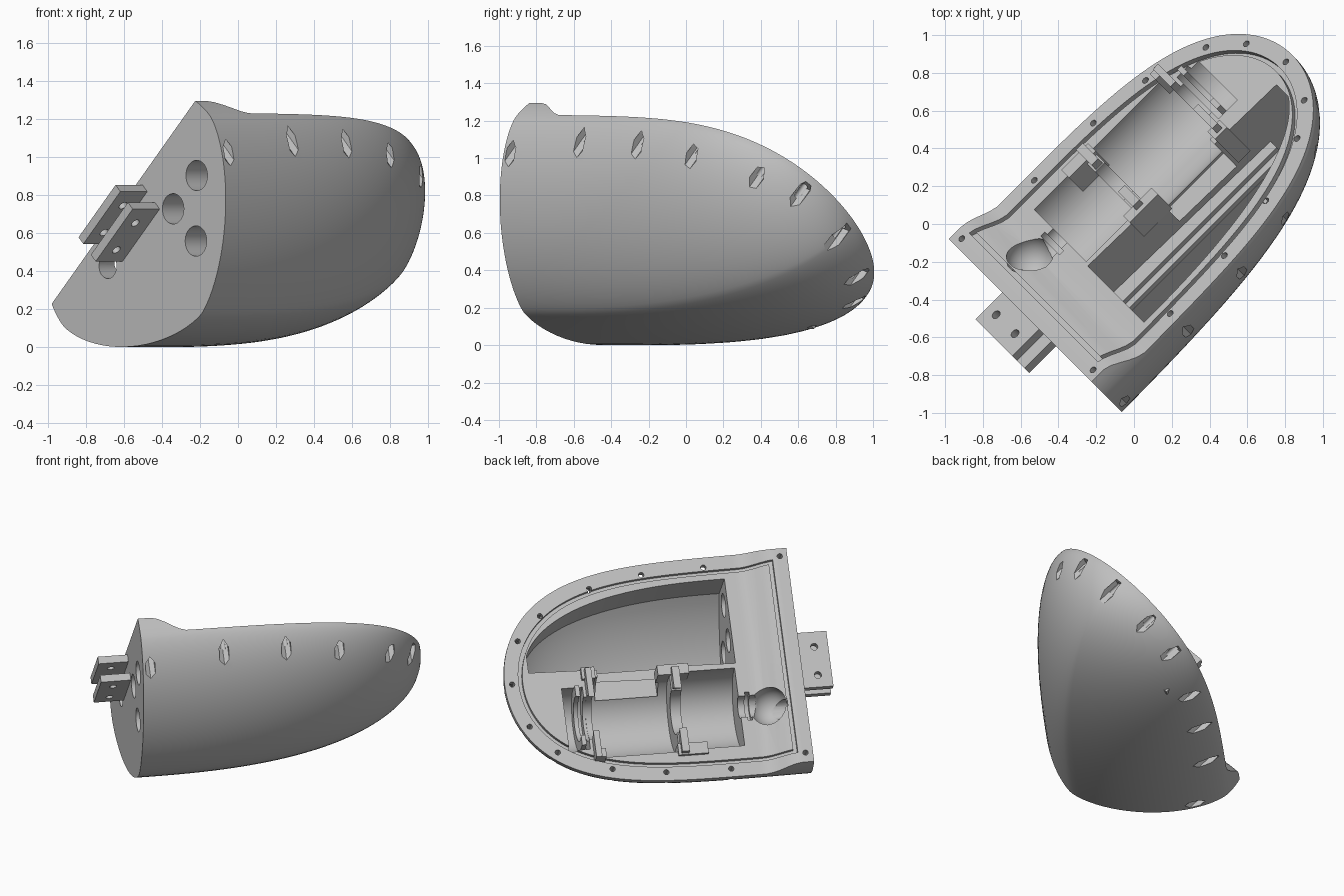
import bpy, bmesh, math
from mathutils import Matrix, Vector

if "Cube" in bpy.data.objects:
    bpy.data.objects.remove(bpy.data.objects["Cube"])

# Local frame: X along the pod, Y across the opening, Z out of the opening
R = math.sqrt(0.5)
FRAME = Matrix(((R, -0.5, -0.5, -0.535), (R, 0.5, 0.5, -0.525),
                (0, -R, R, 0.666), (0, 0, 0, 1)))
LENGTH, WIDTH, DEPTH, P = 1.975, 0.777, 0.69, 2 / 1.55
DRIFT, RIM = 0.012, 0.025

grey = bpy.data.materials.new("light_grey")
grey.diffuse_color = (0.52, 0.52, 0.52, 1)
grey.use_nodes = True
grey.node_tree.nodes["Principled BSDF"].inputs["Base Color"].default_value = grey.diffuse_color


def finish(name, bm):
    bmesh.ops.recalc_face_normals(bm, faces=bm.faces)
    me = bpy.data.meshes.new(name)
    bm.to_mesh(me)
    bm.free()
    me.materials.append(grey)
    ob = bpy.data.objects.new(name, me)
    bpy.context.collection.objects.link(ob)
    return ob


def loft(name, rings, closed=False):
    bm = bmesh.new()
    vs = [[bm.verts.new(p) for p in r] for r in rings]
    n = len(vs[0])
    pairs = list(zip(vs, vs[1:])) + ([(vs[-1], vs[0])] if closed else [])
    for a, b in pairs:
        for i in range(n):
            j = (i + 1) % n
            bm.faces.new((a[i], a[j], b[j], b[i]))
    if not closed:
        bm.faces.new(vs[0])
        bm.faces.new(vs[-1])
    return finish(name, bm)


def add_box(bm, x0, x1, y0, y1, z0, z1):
    m = Matrix.Translation(((x0 + x1) / 2, (y0 + y1) / 2, (z0 + z1) / 2))
    bmesh.ops.create_cube(bm, size=1, matrix=m @ Matrix.Diagonal((x1 - x0, y1 - y0, z1 - z0, 1)))


def add_cyl(bm, a, b, r, sides=32):
    a, b = Vector(a), Vector(b)
    d = b - a
    m = Matrix.Translation((a + b) / 2) @ d.to_track_quat('Z', 'Y').to_matrix().to_4x4()
    bmesh.ops.create_cone(bm, cap_ends=True, segments=sides, radius1=r, radius2=r,
                          depth=d.length, matrix=m)


def boxes(name, *specs):
    bm = bmesh.new()
    for s in specs:
        add_box(bm, *s)
    return finish(name, bm)


def cyls(name, *specs):
    bm = bmesh.new()
    for s in specs:
        add_cyl(bm, *s)
    return finish(name, bm)


def cut(ob, cutter):
    mod = ob.modifiers.new("cut", 'BOOLEAN')
    mod.operation, mod.solver, mod.object = 'DIFFERENCE', 'EXACT', cutter
    bpy.context.view_layer.objects.active = ob
    bpy.ops.object.modifier_apply(modifier=mod.name)
    bpy.data.objects.remove(cutter)


def lift(u):
    # raised lip next to the flat end
    t = min(max((u - 0.08) / 0.24, 0), 1)
    return RIM + 0.11 * (1 - t * t * (3 - 2 * t))


def half_width(u, inset=0.0):
    return (WIDTH - inset) * math.sqrt(max(1 - (u / (LENGTH - inset)) ** 4.7, 0))


def depth(u):
    return DEPTH * math.sqrt(1 - (u / LENGTH) ** 2.55)


# Shell body: superelliptic sections lofted from the flat end to the nose
rings = []
for k in range(71):
    u = LENGTH * math.sin(math.pi / 2 * 0.994 * k / 70)
    a, d, mid = half_width(u), depth(u), DRIFT * u
    wall = [(a * (1 - 0.028 * (f * lift(u) / 0.135) ** 2), f * lift(u)) for f in (1, 0.8, 0.6, 0.4, 0.2)]
    ring = [(u, mid + y, z) for y, z in wall]
    for i in range(49):
        t = math.pi * i / 48
        c, s = math.cos(t), max(math.sin(t), 0)
        ring.append((u, mid + a * math.copysign(abs(c) ** P, c), -d * s ** P))
    ring += [(u, mid - y, z) for y, z in reversed(wall)]
    rings.append(ring)
shell = loft("shell_body", rings)

# Storage cavity: upright side wall, floor following the shell
rings = []
for k in range(29):
    u = 0.42 + 1.385 * math.sin(math.pi / 2 * k / 28)
    edge = -0.012 - 0.028 * (u - 0.4)
    a = 0.60 * math.sqrt(1 - (u / 1.83) ** 3)
    outer, floor = half_width(u) - 0.045, depth(u) - 0.055
    ring = [(u, edge, 0.3), (u, edge - a, 0.3)]
    for i in range(15):
        y = a * (1 - i / 14) - edge
        ring.append((u, -y, -floor * max(1 - (y / outer) ** 1.55, 0.0) ** (1 / 1.55)))
    rings.append(ring)
cut(shell, loft("storage_cutter", rings))

# Motor bay, end recess, cradle opening and socket
MV, MZ = 0.295, 0.015
for u0, u1, r in ((0.43, 0.80, 0.275), (0.87, 1.40, 0.285), (1.46, 1.60, 0.22),
                  (0.75, 0.9, 0.15), (1.35, 1.5, 0.15), (0.28, 0.5, 0.075)):
    cut(shell, cyls("bay_cutter", ((u0, MV, MZ), (u1, MV, MZ), r, 64)))
cut(shell, cyls("collar_cutter", ((0.355, MV, MZ), (0.385, MV, MZ), 0.1)))
bm = bmesh.new()
bmesh.ops.create_uvsphere(bm, u_segments=32, v_segments=16, radius=0.13,
                          matrix=Matrix.Translation((0.235, MV + 0.02, 0.04)))
cut(shell, finish("socket_cutter", bm))

# Opening between motor bay and storage cavity
cut(shell, boxes("divider_cutter", (0.93, 1.35, -0.2, 0.10, -0.21, 0.3)))

# Round holes through the flat end
cut(shell, cyls("end_hole_cutter", *[((-0.1, v, z), (0.46, v, z), 0.08)
                                     for v, z in ((-0.485, -0.15), (-0.237, -0.15), (-0.237, -0.39))]))
cut(shell, cyls("shaft_hole_cutter", ((-0.1, 0.32, -0.02), (0.2, 0.32, -0.02), 0.065)))

# Seal groove around the rim
path = []
for k in range(49):
    path.append((0.11 + (LENGTH - 0.22) * math.sin(math.pi / 2 * k / 48), k))


def groove_ring(u, side, first):
    ring = []
    for inset, up in ((0.095, 0.03), (0.095, -0.03), (0.122, -0.03), (0.122, 0.03)):
        uu = 0.10 + (0.027 if inset > 0.11 else 0) if first else u * (LENGTH - inset) / (LENGTH - 0.11)
        ring.append((uu, DRIFT * uu + side * half_width(uu, inset), lift(uu) + up))
    return ring


rings = [groove_ring(u, 1, k == 0) for u, k in path]
rings += [groove_ring(u, -1, k == 0) for u, k in reversed(path[:-1])]
cut(shell, loft("groove_cutter", rings, True))

# Screw holes on the rim with hexagonal pockets outside
SCREWS = ((0.05, -0.70), (0.55, -0.70), (0.97, -0.68), (1.33, -0.61), (1.68, -0.445),
          (1.85, -0.28), (1.925, 0.02), (1.845, 0.325), (1.68, 0.52), (1.33, 0.665),
          (0.975, 0.715), (0.54, 0.725), (0.05, 0.69))
pockets = []
for u, v in SCREWS:
    # push each pocket slightly outwards, towards the rim edge
    out = Vector((max(u - 1.2, 0) * 1.2, v)).normalized() * (0.0 if u < 0.1 else 0.022)
    x, y = u + out.x, v + out.y
    pockets.append(((x, y, -0.01 if u < 0.1 else -0.02), (x, y, -0.45), 0.037, 6))
cut(shell, cyls("pocket_cutter", *pockets))
cut(shell, cyls("screw_cutter", *[((u, v, 0.3), (u, v, -0.1), 0.018, 16) for u, v in SCREWS]))

# Motor cradle: notched plate with clamp blocks
cradle = boxes("motor_cradle", (0.81, 0.86, 0.0, 0.60, -0.05, 0.09))
cut(cradle, cyls("notch_cutter", ((0.7, MV, MZ), (1, MV, MZ), 0.16)))
boxes("cradle_blocks", (0.68, 0.88, 0.53, 0.61, -0.10, 0.05), (0.74, 0.95, -0.03, 0.04, -0.10, 0.05))

# End bracket: two upright notched plates
for name, u0, u1, v0, v1, top in (("end_bracket", 1.40, 1.44, -0.03, 0.60, 0.11),
                                  ("inner_bracket", 1.49, 1.52, 0.08, 0.50, 0.08)):
    plate = boxes(name, (u0, u1, v0, v1, -0.22, top))
    cut(plate, cyls("notch_cutter", ((u0 - 0.1, MV, 0.02), (u1 + 0.1, MV, 0.02), 0.15)))
boxes("bracket_blocks", (1.37, 1.43, 0.54, 0.60, -0.05, 0.10), (1.37, 1.46, -0.05, 0.03, -0.19, 0.06))

# Board rails along the divider
boxes("board_rails", (0.41, 1.57, -0.11, 0.0, -0.28, -0.25), (0.41, 1.57, -0.11, 0.0, -0.35, -0.32))

# Two mounting plates on the flat end, with bolt holes
for name, z in (("upper_mount_plate", 0.05), ("lower_mount_plate", -0.08)):
    plate = boxes(name, (-0.20, 0.02, -0.165, 0.225, z, z + 0.05))
    cut(plate, cyls("bolt_cutter", *[((-0.106, v, z - 0.1), (-0.106, v, z + 0.1), 0.024, 24)
                                     for v in (-0.06, 0.14)]))

# Place every part and shade
for ob in bpy.context.scene.objects:
    ob.data.transform(FRAME)
    bpy.ops.object.select_all(action='DESELECT')
    ob.select_set(True)
    bpy.context.view_layer.objects.active = ob
    bpy.ops.object.shade_smooth_by_angle(angle=math.radians(30))
